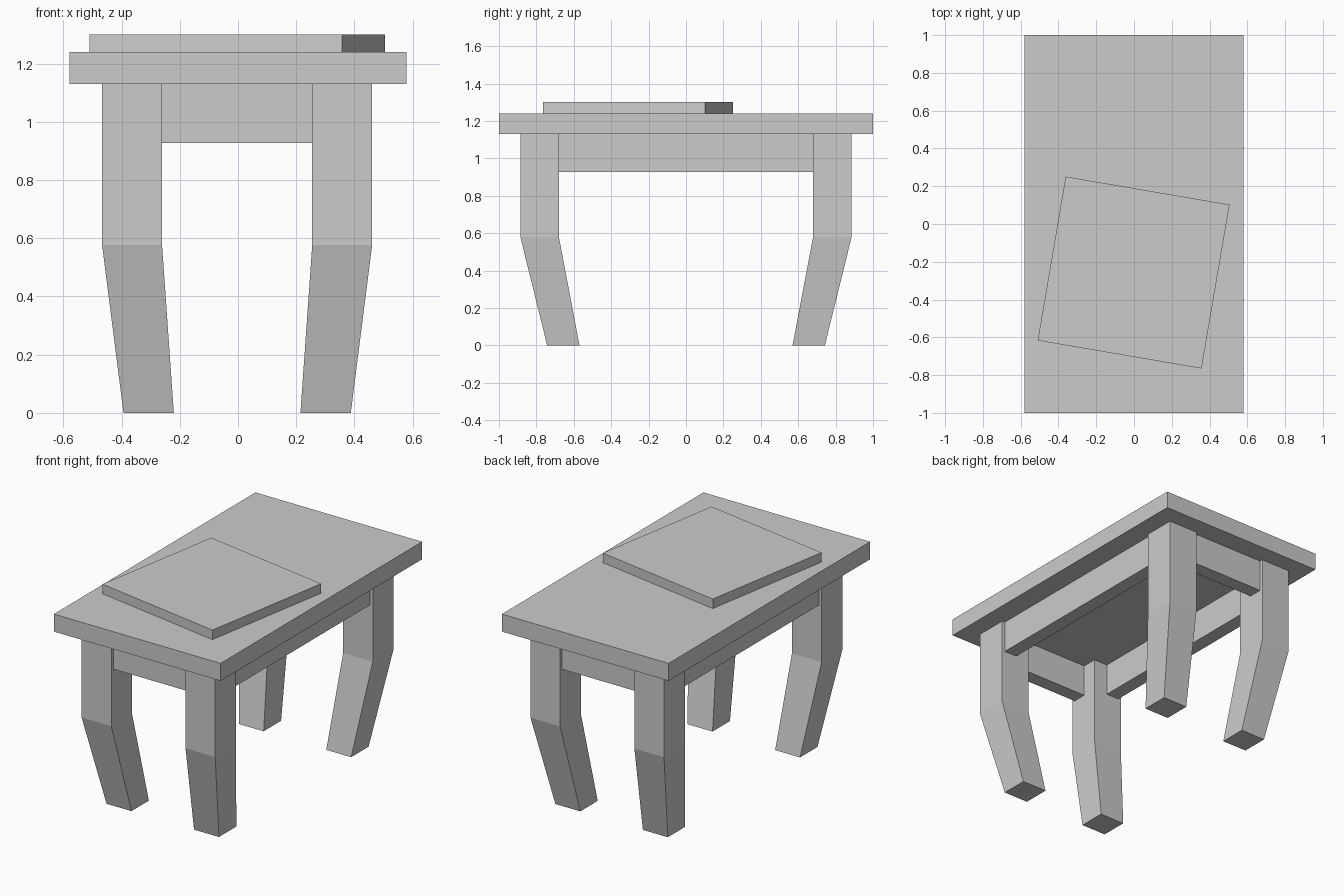
import bpy, bmesh, math

if "Cube" in bpy.data.objects:
    bpy.data.objects.remove(bpy.data.objects["Cube"])

LEG_X, LEG_Y, OFF = 0.361, 0.782, -0.003   # leg centres and slight x offset
TOP_Z = 1.13                               # underside of the table top


def loft(name, rings):
    """Rectangular sections (cx, cy, half_x, half_y, z) joined bottom to top."""
    bm = bmesh.new()
    loops = [[bm.verts.new((cx + sx * hx, cy + sy * hy, z))
              for sx, sy in ((-1, -1), (1, -1), (1, 1), (-1, 1))]
             for cx, cy, hx, hy, z in rings]
    for low, high in zip(loops, loops[1:]):
        for i in range(4):
            j = (i + 1) % 4
            bm.faces.new((low[i], low[j], high[j], high[i]))
    bm.faces.new(loops[0][::-1])
    bm.faces.new(loops[-1])
    bmesh.ops.recalc_face_normals(bm, faces=bm.faces)
    mesh = bpy.data.meshes.new(name)
    bm.to_mesh(mesh)
    bm.free()
    ob = bpy.data.objects.new(name, mesh)
    bpy.context.collection.objects.link(ob)
    return ob


def box(name, cx, cy, hx, hy, z0, z1):
    return loft(name, [(cx, cy, hx, hy, z0), (cx, cy, hx, hy, z1)])


# table top
box("table_top", 0, 0, 0.579, 1.0, TOP_Z, 1.24)

# turned square board lying on the top
board = box("board", 0, 0, 0.44, 0.44, 1.24, 1.30)
board.location = (-0.002, -0.257, 0)
board.rotation_euler.z = math.radians(-9.7)

# four legs, straight above the knee and tapering inwards below it
for sx, side in ((-1, "left"), (1, "right")):
    for sy, end in ((-1, "front"), (1, "back")):
        x, y = OFF + sx * LEG_X, sy * LEG_Y
        loft(f"{end}_{side}_leg", [
            (OFF + sx * 0.304, sy * 0.656, 0.0865, 0.0865, 0),
            (x, y, 0.103, 0.103, 0.577),
            (x, y, 0.103, 0.103, TOP_Z)])

# aprons between the legs, set back slightly from their outer faces
for s, side, end in ((-1, "left", "front"), (1, "right", "back")):
    box(f"{side}_apron", OFF + s * 0.399, 0, 0.045, 0.679, 0.928, TOP_Z)
    box(f"{end}_apron", OFF, s * 0.820, 0.258, 0.045, 0.928, TOP_Z)
